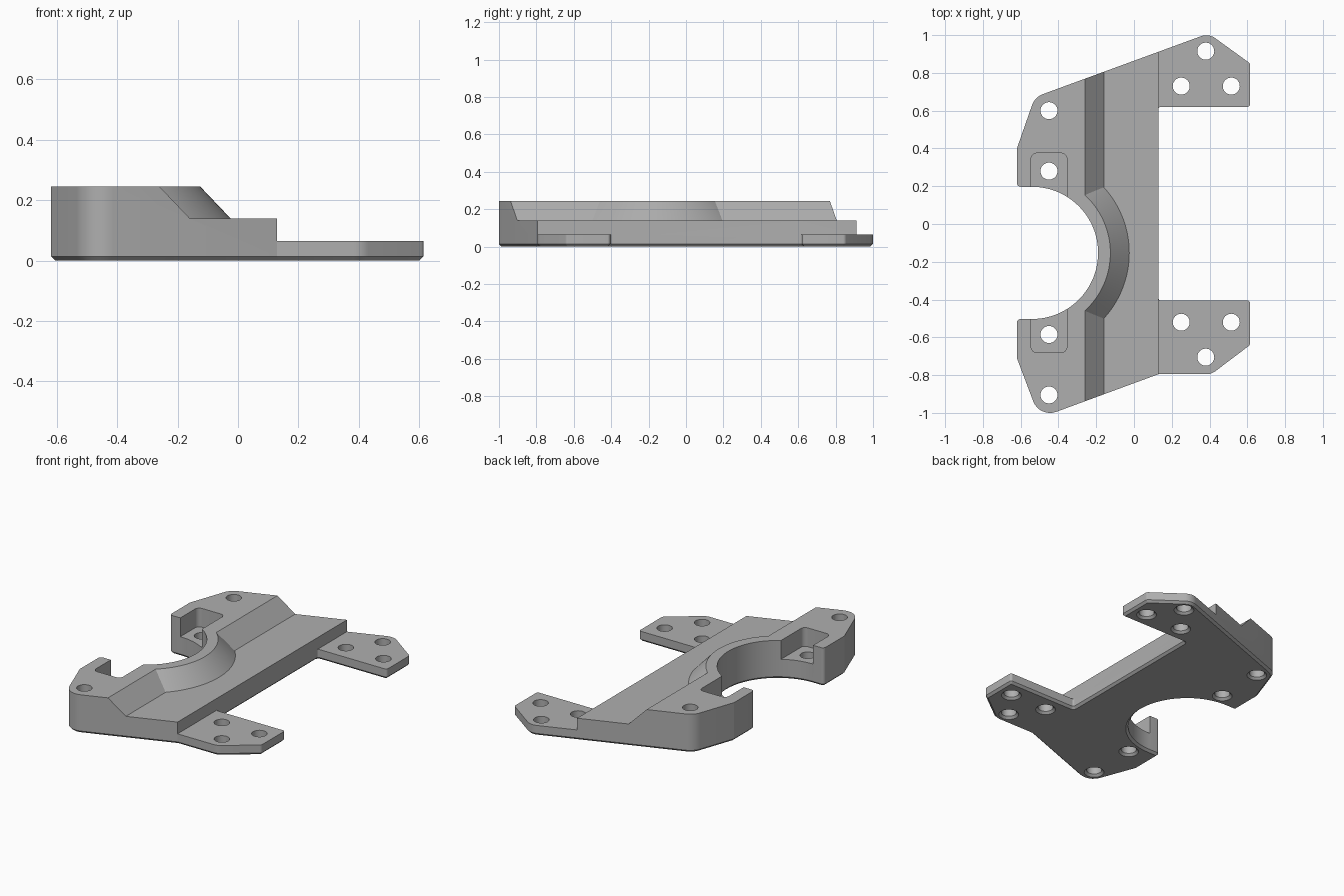
import bpy, bmesh
from math import sin, cos, pi, tan
from mathutils import Vector

cube = bpy.data.objects.get("Cube")
if cube:
    bpy.data.objects.remove(cube)

TOP, STEP, TAB, POCKET, CHAMFER = 0.245, 0.14, 0.065, 0.125, 0.014
BORE = Vector((-0.54, -0.153))
BORE_R = 0.35

grey = bpy.data.materials.new("machined grey")
grey.use_nodes = True
colour = (0.43, 0.43, 0.43, 1)
grey.diffuse_color = colour
grey.node_tree.nodes["Principled BSDF"].inputs["Base Color"].default_value = colour


def circle(centre, r, n):
    return [Vector((centre[0] + r * cos(2 * pi * i / n), centre[1] + r * sin(2 * pi * i / n)))
            for i in range(n)]


def rounded(corners, steps=8):
    """Closed outline from (x, y, fillet radius) corners."""
    out = []
    for i, (x, y, r) in enumerate(corners):
        p = Vector((x, y))
        if r == 0:
            out.append(p)
            continue
        a = (Vector(corners[i - 1][:2]) - p).normalized()
        b = (Vector(corners[(i + 1) % len(corners)][:2]) - p).normalized()
        half = a.angle(b) / 2
        centre = p + (a + b).normalized() * (r / sin(half))
        start = p + a * (r / tan(half)) - centre
        end = p + b * (r / tan(half)) - centre
        turn = start.angle_signed(end)
        for k in range(steps + 1):
            t = -turn * k / steps
            out.append(centre + Vector((start.x * cos(t) - start.y * sin(t),
                                        start.x * sin(t) + start.y * cos(t))))
    return out


def inset(pts, d):
    """Move a counter-clockwise outline inward by d with mitred corners."""
    out = []
    for i, p in enumerate(pts):
        e1 = (p - pts[i - 1]).normalized()
        e2 = (pts[(i + 1) % len(pts)] - p).normalized()
        n1, n2 = Vector((-e1.y, e1.x)), Vector((-e2.y, e2.x))
        out.append(p + (n1 + n2) * (d / (1 + n1.dot(n2))))
    return out


def loft(name, layers, place=lambda p, h: (p.x, p.y, h)):
    """Solid through stacked outlines given as (points, height)."""
    bm = bmesh.new()
    rings = [[bm.verts.new(place(p, h)) for p in pts] for pts, h in layers]
    n = len(rings[0])
    for lo, hi in zip(rings, rings[1:]):
        for i in range(n):
            j = (i + 1) % n
            bm.faces.new((lo[i], lo[j], hi[j], hi[i]))
    bm.faces.new(rings[0][::-1])
    bm.faces.new(rings[-1])
    bmesh.ops.recalc_face_normals(bm, faces=bm.faces)
    mesh = bpy.data.meshes.new(name)
    bm.to_mesh(mesh)
    bm.free()
    mesh.materials.append(grey)
    obj = bpy.data.objects.new(name, mesh)
    bpy.context.collection.objects.link(obj)
    return obj


def cut(target, cutter):
    mod = target.modifiers.new("cut", "BOOLEAN")
    mod.operation = "DIFFERENCE"
    mod.solver = "EXACT"
    mod.object = cutter
    bpy.ops.object.select_all(action="DESELECT")
    bpy.context.view_layer.objects.active = target
    target.select_set(True)
    bpy.ops.object.modifier_apply(modifier=mod.name)
    bpy.data.objects.remove(cutter)


# Bracket outline, counter-clockwise, with the half-round bore on the right-hand side
lip_hi, lip_lo = BORE.y + BORE_R, BORE.y - BORE_R
arc = [(BORE.x + BORE_R * sin(pi * i / 64), BORE.y + BORE_R * cos(pi * i / 64), 0)
       for i in range(65)]
outline = rounded([
    (-0.62, lip_lo, 0.02), (-0.62, -0.71, 0), (-0.50, -1.027, 0.095),
    (0.13, -0.795, 0), (0.41, -0.795, 0.08), (0.615, -0.64, 0.02), (0.615, -0.405, 0.015),
    (0.13, -0.405, 0.012), (0.13, 0.62, 0.012), (0.615, 0.62, 0.015), (0.615, 0.85, 0.02),
    (0.395, 1.009, 0.08), (-0.525, 0.672, 0.095), (-0.62, 0.4, 0), (-0.62, lip_hi, 0.02),
] + arc)
bracket = loft("bracket", [(inset(outline, CHAMFER), 0), (outline, CHAMFER), (outline, TOP)])

# Stepped, sloped profile removed above the shelf and tabs, sparing a cone round the bore
slope = 0.1 / (TOP - STEP)
high = 0.36
profile = [Vector(p) for p in ((-0.16 - slope * (high - STEP), high), (-0.16, STEP),
                               (0.13, STEP), (0.13, TAB), (1, TAB), (1, high))]
step_cutter = loft("step_cutter", [(profile, -1.2), (profile, 1.2)],
                   lambda p, h: (p.x, h, p.y))
cone_r = lambda z: 0.515 - slope * (z - STEP)
collar = loft("collar", [(circle(BORE, cone_r(z), 128), z) for z in (0.1, 0.4)])
cut(step_cutter, collar)
cut(bracket, step_cutter)

# Fastener pockets on both sides of the bore
pocket = rounded([(-0.545, -0.68, 0.03), (-0.355, -0.68, 0.03),
                  (-0.355, 0.375, 0.03), (-0.545, 0.375, 0.03)])
cut(bracket, loft("pocket_cutter", [(pocket, POCKET), (pocket, 0.4)]))

# Through holes, chamfered underneath
holes = [(-0.45, y) for y in (0.6, 0.28, -0.585, -0.905)]
for near, far in ((0.73, 0.915), (-0.52, -0.705)):
    holes += [(0.25, near), (0.515, near), (0.38, far)]
for c in holes:
    wide, hole = circle(c, 0.045 + 2 * CHAMFER, 40), circle(c, 0.045, 40)
    cut(bracket, loft("hole_cutter", [(wide, -CHAMFER), (hole, CHAMFER), (hole, 0.4)]))

bpy.context.view_layer.objects.active = bracket
bracket.select_set(True)
bpy.ops.object.shade_smooth_by_angle(angle=0.25)
